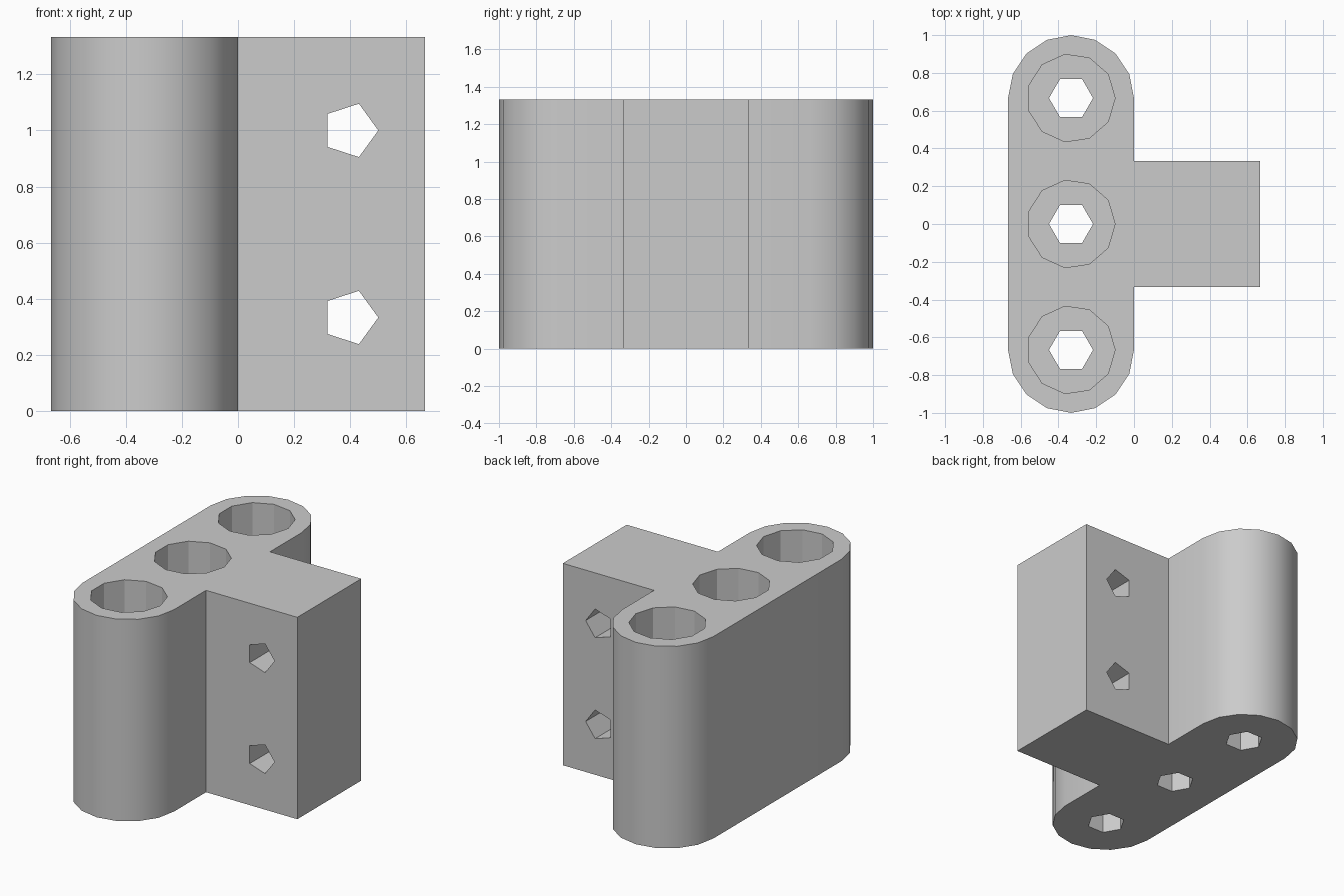
import bpy, bmesh
from math import cos, sin, pi, radians
from mathutils import Matrix

if "Cube" in bpy.data.objects:
    bpy.data.objects.remove(bpy.data.objects["Cube"])

HEIGHT = 4 / 3
ROUND_X, ROUND_R = -1 / 3, 1 / 3   # axis line and radius of the rounded bar
FLOOR = 1 / 3                      # bottom of the wide bores

grey = bpy.data.materials.new("light grey")
grey.use_nodes = True
grey.diffuse_color = (0.6, 0.6, 0.6, 1)
grey.node_tree.nodes["Principled BSDF"].inputs["Base Color"].default_value = (0.6, 0.6, 0.6, 1)


def mesh_object(name, bm):
    bmesh.ops.recalc_face_normals(bm, faces=bm.faces)
    mesh = bpy.data.meshes.new(name)
    bm.to_mesh(mesh)
    bm.free()
    mesh.materials.append(grey)
    obj = bpy.data.objects.new(name, mesh)
    bpy.context.collection.objects.link(obj)
    return obj


def prism(name, outline, z0, z1, matrix=Matrix()):
    """Extrude a flat outline from z0 to z1."""
    bm = bmesh.new()
    base = bm.faces.new([bm.verts.new((x, y, z0)) for x, y in outline])
    top = bmesh.ops.extrude_face_region(bm, geom=[base])["geom"]
    bmesh.ops.translate(bm, vec=(0, 0, z1 - z0),
                        verts=[v for v in top if isinstance(v, bmesh.types.BMVert)])
    bm.transform(matrix)
    return mesh_object(name, bm)


def arc(cx, cy, r, sides, first=0, count=None):
    """Corners of a regular polygon, starting at +x."""
    count = sides if count is None else count
    return [(cx + r * cos(2 * pi * i / sides), cy + r * sin(2 * pi * i / sides))
            for i in range(first, first + count)]


def cut(target, cutter):
    mod = target.modifiers.new("hole", "BOOLEAN")
    mod.operation, mod.solver, mod.object = "DIFFERENCE", "EXACT", cutter
    bpy.context.view_layer.objects.active = target
    bpy.ops.object.modifier_apply(modifier=mod.name)
    bpy.data.objects.remove(cutter)


# T-shaped body: bar with two round ends, plus a square arm
outline = arc(ROUND_X, 2 / 3, ROUND_R, 16, 0, 9)
outline += arc(ROUND_X, -2 / 3, ROUND_R, 16, 8, 9)
outline += [(0, -1 / 3), (2 / 3, -1 / 3), (2 / 3, 1 / 3), (0, 1 / 3)]
body = prism("bracket_body", outline, 0, HEIGHT)

# Stepped vertical bores: wide from above, narrow through the floor
for y in (-2 / 3, 0, 2 / 3):
    cut(body, prism("narrow_bore", arc(ROUND_X, y, 0.1167, 6), -0.1, HEIGHT + 0.1))
    cut(body, prism("wide_bore", arc(ROUND_X, y, 0.2333, 11), FLOOR, HEIGHT + 0.1))

# Cross holes through the arm
turn = Matrix.Rotation(radians(90), 4, "X")
for z in (1 / 3, 1):
    cut(body, prism("cross_hole", arc(0.4, z, 0.1, 5), -0.5, 0.5, turn))

# Smooth the round ends, keep the holes and corners faceted
bpy.ops.object.select_all(action="DESELECT")
body.select_set(True)
bpy.context.view_layer.objects.active = body
bpy.ops.object.shade_smooth_by_angle(angle=radians(30))
